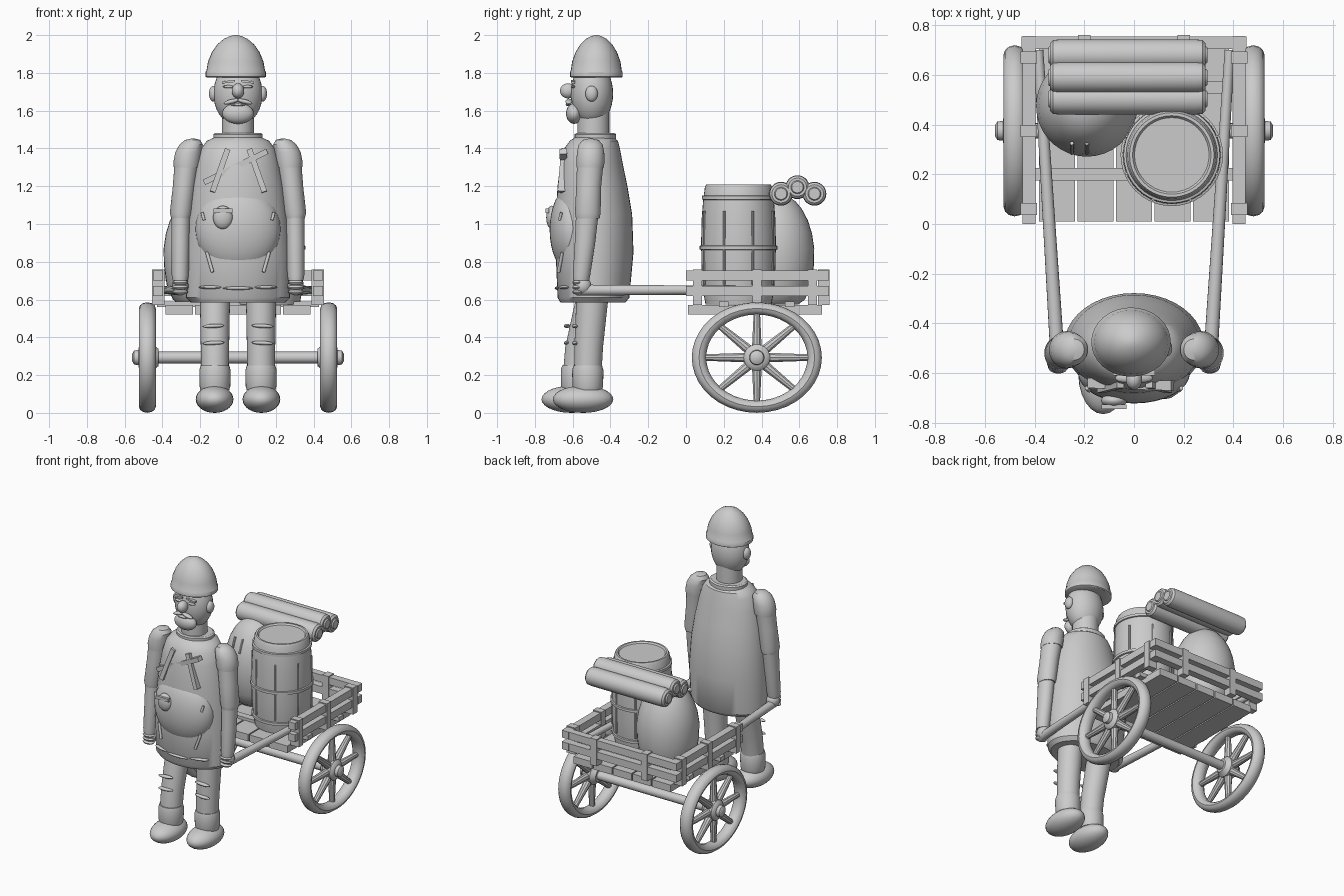
import bpy, bmesh, math
from mathutils import Vector, Matrix

if "Cube" in bpy.data.objects:
    bpy.data.objects.remove(bpy.data.objects["Cube"])

def make(name, bm):
    bmesh.ops.recalc_face_normals(bm, faces=bm.faces)
    me = bpy.data.meshes.new(name)
    bm.to_mesh(me); bm.free()
    ob = bpy.data.objects.new(name, me)
    bpy.context.collection.objects.link(ob)
    return ob

def ball(name, c, r, rot=None, seg=24):
    bm = bmesh.new()
    bmesh.ops.create_uvsphere(bm, u_segments=seg, v_segments=seg // 2 + 2, radius=1)
    m = Matrix.Translation(c) @ (rot or Matrix()) @ Matrix.Diagonal((*r, 1))
    bmesh.ops.transform(bm, matrix=m, verts=bm.verts)
    return make(name, bm)

def box(name, c, s, rot=None):
    bm = bmesh.new()
    bmesh.ops.create_cube(bm, size=1)
    m = Matrix.Translation(c) @ (rot or Matrix()) @ Matrix.Diagonal((*s, 1))
    bmesh.ops.transform(bm, matrix=m, verts=bm.verts)
    return make(name, bm)

def loft(name, rings, seg=32, mat=None):
    """Capped skin through elliptical rings (cx, cy, z, rx, ry)."""
    bm = bmesh.new()
    loops = [[bm.verts.new((cx + rx * math.cos(2 * math.pi * i / seg),
                            cy + ry * math.sin(2 * math.pi * i / seg), z)) for i in range(seg)]
             for cx, cy, z, rx, ry in rings]
    for a, b in zip(loops, loops[1:]):
        for i in range(seg):
            j = (i + 1) % seg
            bm.faces.new((a[i], a[j], b[j], b[i]))
    bm.faces.new(loops[0]); bm.faces.new(loops[-1])
    if mat:
        bmesh.ops.transform(bm, matrix=mat, verts=bm.verts)
    return make(name, bm)

def aim(a, b):
    a, b = Vector(a), Vector(b)
    return Matrix.Translation(a) @ (b - a).to_track_quat('Z', 'Y').to_matrix().to_4x4(), (b - a).length

def rod(name, a, b, r1, r2=None, seg=16):
    m, L = aim(a, b)
    r2 = r2 or r1
    return loft(name, [(0, 0, 0, r1, r1), (0, 0, L, r2, r2)], seg, m)

def lathe(name, c, prof, seg=32, mat=None):
    return loft(name, [(c[0], c[1], z, r, r) for z, r in prof], seg, mat)

def torus(name, c, R, r, scale=(1, 1, 1), rot=None, seg=40, sides=12):
    bm = bmesh.new()
    g = [[bm.verts.new(((R + r * math.cos(t)) * math.cos(p), (R + r * math.cos(t)) * math.sin(p), r * math.sin(t)))
          for t in (2 * math.pi * k / sides for k in range(sides))]
         for p in (2 * math.pi * i / seg for i in range(seg))]
    for i in range(seg):
        for k in range(sides):
            a, b, l = g[i], g[(i + 1) % seg], (k + 1) % sides
            bm.faces.new((a[k], b[k], b[l], a[l]))
    m = Matrix.Translation(c) @ Matrix.Diagonal((*scale, 1)) @ (rot or Matrix())
    bmesh.ops.transform(bm, matrix=m, verts=bm.verts)
    return make(name, bm)

# coat body: z, half width, front y, back y
coat = [(.585, .25, -.665, -.32), (.61, .275, -.68, -.30), (.85, .28, -.69, -.278), (1.05, .265, -.69, -.285),
        (1.2, .245, -.68, -.31), (1.32, .22, -.665, -.335), (1.40, .195, -.645, -.35), (1.44, .165, -.615, -.36),
        (1.465, .11, -.58, -.39)]
loft("coat", [(0, (f + b) / 2, z, w, (b - f) / 2) for z, w, f, b in coat], 40)
loft("collar", [(0, -.48, 1.44, .13, .11), (0, -.48, 1.475, .13, .11), (0, -.48, 1.482, .12, .10)])
rod("neck", (0, -.49, 1.44), (0, -.49, 1.6), .085, seg=24)

# apron, pouch, straps and folds
ball("apron_belly", (0, -.60, .97), (.225, .122, .235), seg=32)
ball("pouch", (-.08, -.71, 1.035), (.052, .03, .062))
box("pouch_flap", (-.08, -.735, 1.07), (.10, .018, .022))
for a, b in (((-.18, -.64, 1.22), (.155, -.65, 1.385)), ((-.055, -.64, 1.395), (-.135, -.66, 1.17)),
             ((.06, -.64, 1.395), (.14, -.66, 1.17))):
    m, L = aim(a, b)
    side = (Vector(b) - Vector(a)).cross(Vector((0, 1, 0))).normalized()
    d = (Vector(b) - Vector(a)).normalized()
    r = Matrix((d, d.cross(side), side)).transposed().to_4x4()
    box("chest_strap", (Vector(a) + Vector(b)) / 2, (L, .04, .03), r)
for s in (-1, 1):
    rod("apron_fold", (s * .165, -.655, .85), (s * .135, -.675, .745), .009)
    ball("hem_fold", (s * .14, -.645, .665), (.07, .025, .01), Matrix.Rotation(s * .25, 4, 'Z'))
    rod("side_fold", (s * .19, -.66, 1.06), (s * .18, -.67, 1.02), .008)
ball("hem_fold", (0, -.68, .66), (.08, .015, .009))

# head
ball("head", (0, -.498, 1.69), (.13, .112, .17), seg=32)
ball("nose", (0, -.625, 1.705), (.033, .042, .04))
ball("beard", (0, -.592, 1.585), (.083, .043, .055))
ball("mouth", (0, -.622, 1.632), (.04, .015, .008))
for s in (-1, 1):
    ball("ear", (s * .13, -.50, 1.69), (.024, .033, .042))
    ball("eye", (s * .05, -.597, 1.727), (.03, .013, .008))
    box("eyebrow", (s * .05, -.598, 1.753), (.07, .022, .012), Matrix.Rotation(s * .1, 4, 'Y'))
    ball("moustache", (s * .035, -.62, 1.648), (.042, .018, .012), Matrix.Rotation(s * .25, 4, 'Y'))
cap = [(1.775, .152), (1.78, .16), (1.805, .16), (1.812, .155), (1.86, .147), (1.91, .126),
       (1.95, .098), (1.98, .063), (1.995, .03), (2.0, .008)]
loft("cap", [(-.012, -.475, z, r, r * .87) for z, r in cap])

# limbs
for s in (-1, 1):
    loft("upper_sleeve", [(s * x, y, z, rx, ry) for x, y, z, rx, ry in (
        (.272, -.507, 1.30, .068, .072), (.270, -.506, 1.33, .072, .075), (.262, -.505, 1.38, .07, .072),
        (.248, -.505, 1.42, .062, .064), (.240, -.505, 1.445, .04, .042), (.238, -.505, 1.452, .01, .01))])
    loft("lower_sleeve", [(s * x, y, z, rx, ry) for x, y, z, rx, ry in (
        (.302, -.52, 1.03, .052, .063), (.301, -.52, 1.06, .06, .068), (.285, -.515, 1.2, .06, .066),
        (.272, -.507, 1.32, .064, .07))])
    loft("forearm", [(s * x, y, z, rx, ry) for x, y, z, rx, ry in (
        (.306, -.555, .70, .04, .042), (.306, -.553, .73, .045, .046), (.304, -.535, .9, .048, .054),
        (.302, -.522, 1.06, .05, .06))])
    ball("hand", (s * .305, -.548, .672), (.043, .047, .048))
    for k in range(3):
        ball("finger", (s * .305, -.572, .64 + .025 * k), (.042, .03, .014), seg=16)
    dy = -.06 if s < 0 else 0
    loft("leg", [(s * .122, -.52 + dy, .2, .072, .072), (s * .122, -.515 + dy * .8, .35, .075, .076),
                 (s * .122, -.495, .62, .08, .085)])
    loft("boot_cuff", [(s * .122, -.52 + dy, z, r, r) for z, r in
                       ((.12, .075), (.14, .081), (.225, .083), (.25, .076))])
    ball("shoe", (s * .124, -.545 + dy, .072), (.1, .16, .072))
    for z in (.46, .37):
        ball("knee_fold", (s * .13, -.588 + dy * .7, z), (.058, .016, .011), Matrix.Rotation(s * .05, 4, 'Y'))

# cart deck, side rails and tail rails
for i in range(5):
    box("deck_plank", ((i - 2) * .155, .365, .545), (.146, .71, .05))
for s in (-1, 1):
    for z in (.645, .727):
        box("side_rail", (s * .423, .378, z), (.052, .756, .052))
    for y in (.06, .375, .67):
        box("side_post", (s * .423, y, .665), (.066, .048, .19))
    box("tail_post", (s * .2, .73, .665), (.05, .06, .19))
for z in (.645, .727):
    box("tail_rail", (0, .73, z), (.905, .05, .052))
for y in (.2, .55):
    box("cross_beam", (0, y, .575), (.86, .05, .03))
for s in (-1, 1):
    rod("pull_shaft", (s * .305, -.58, .65), (s * .385, .70, .65), .029, .02)

# wheels, slightly wider than tall
wy, wz = .375, .293
rod("axle", (-.5, wy, wz), (.5, wy, wz), .031)
for s in (-1, 1):
    torus("wheel_rim", (s * .48, wy, wz), .26, .0325, (1.38, 1.177, 1), Matrix.Rotation(math.pi / 2, 4, 'Y'))
    for k in range(8):
        a = k * math.pi / 4
        rod("spoke", (s * .48, wy + .05 * math.cos(a), wz + .05 * math.sin(a)),
            (s * .48, wy + .30 * math.cos(a), wz + .255 * math.sin(a)), .027, .017, 10)
    m, L = aim((s * .42, wy, wz), (s * .56, wy, wz))
    lathe("hub", (0, 0), ((0, .045), (.02, .06), (.03, .07), (.09, .07), (.105, .055), (.108, .04), (.13, .037), (.14, .02)), 24, m)

# barrel
bx, by = .152, .278
lathe("barrel", (bx, by), ((.575, .175), (.65, .188), (.78, .196), (.9, .198), (1.03, .195), (1.13, .187),
                           (1.195, .178), (1.21, .17), (1.21, .158), (1.2, .15)), 40)
for z, r in ((.65, .19), (.875, .199), (1.14, .187)):
    lathe("barrel_hoop", (bx, by), ((z - .012, r), (z - .009, r + .007), (z + .009, r + .007), (z + .012, r)), 40)
for k in range(8):
    a = (k + .5) * math.pi / 4
    p = (bx + .196 * math.cos(a), by + .196 * math.sin(a))
    rod("stave_seam", (*p, .68), (*p, 1.07), .006, seg=8)

# sack
lathe("sack", (-.19, .475), ((.575, .12), (.6, .155), (.68, .188), (.78, .202), (.87, .204), (.95, .192), (1.02, .17),
                            (1.08, .138), (1.12, .105), (1.15, .06), (1.16, .015)), 36)
for x in (-.25, -.19):
    rod("sack_fold", (x, .285, .97), (x, .325, 1.06), .008, seg=8)

# cloth rolls
for y, z in ((.503, 1.16), (.59, 1.195), (.68, 1.16)):
    m, L = aim((-.345, y, z), (.295, y, z))
    prof = ((0, .03), (.004, .034), (.008, .035), (.008, .048), (.02, .06), (.05, .063))
    lathe("cloth_roll", (0, 0), prof + tuple((L - a, r) for a, r in reversed(prof)), 28, m)

# smooth shading with sharp edges kept
for ob in bpy.context.scene.objects:
    ob.select_set(True)
    bpy.context.view_layer.objects.active = ob
bpy.ops.object.shade_smooth_by_angle(angle=math.radians(35))
